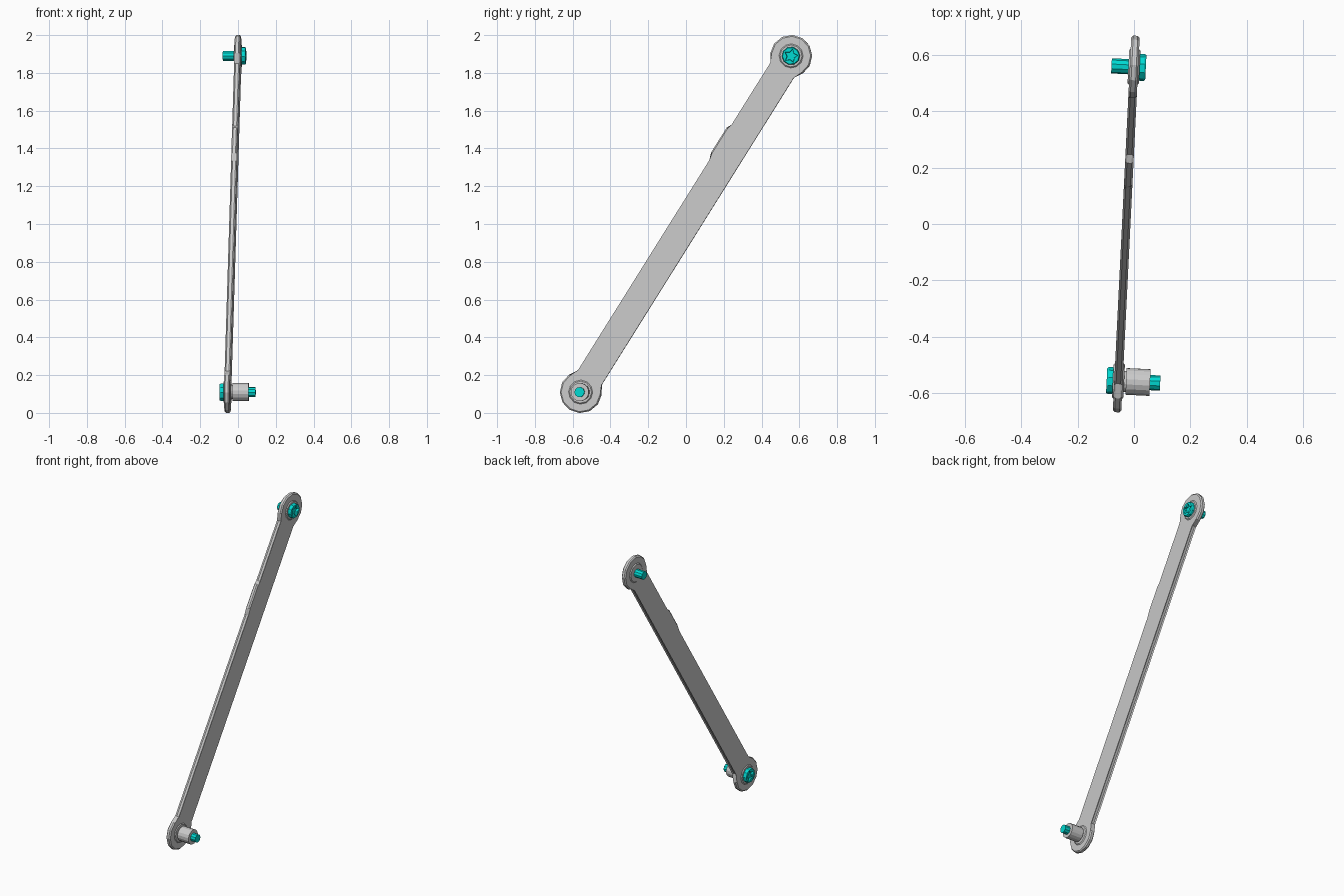
import bpy, bmesh
from math import sin, cos, pi, radians
from mathutils import Matrix, Vector

if "Cube" in bpy.data.objects:
    bpy.data.objects.remove(bpy.data.objects["Cube"])

# End-pivot centres and a local frame: n = through the plate, u = along it, v = across it
LOW = Vector((-0.055, -0.557, 0.11))
HIGH = Vector((0.0, 0.557, 1.89))
u = (HIGH - LOW).normalized()
n = Vector((u.y, -u.x, 0)).normalized()
v = n.cross(u)
LENGTH = (HIGH - LOW).length

cyan = bpy.data.materials.new("cyan")
cyan.diffuse_color = (0.0, 0.70, 0.65, 1)
cyan.use_nodes = True
cyan.node_tree.nodes["Principled BSDF"].inputs["Base Color"].default_value = cyan.diffuse_color


def finish(bm, name, origin, mat=None):
    bmesh.ops.recalc_face_normals(bm, faces=bm.faces)
    me = bpy.data.meshes.new(name)
    bm.to_mesh(me)
    bm.free()
    ob = bpy.data.objects.new(name, me)
    bpy.context.collection.objects.link(ob)
    ob.matrix_world = Matrix.Translation(origin) @ Matrix((n, u, v)).transposed().to_4x4()
    if mat:
        me.materials.append(mat)
    return ob


def loft(name, origin, rings, sides=10, flip=1, mat=None):
    """Rings are (height, radius) or (height, radius, alternate radius for a star)."""
    bm = bmesh.new()
    loops = []
    for r in rings:
        radii = (r[1], r[-1])
        loops.append([bm.verts.new((flip * r[0],
                                    radii[i % 2] * sin(2 * pi * i / sides),
                                    radii[i % 2] * cos(2 * pi * i / sides)))
                      for i in range(sides)])
    for a, b in zip(loops, loops[1:]):
        for i in range(sides):
            j = (i + 1) % sides
            bm.faces.new((a[i], a[j], b[j], b[i]))
    bm.faces.new(loops[0])
    bm.faces.new(loops[-1])
    return finish(bm, name, origin, mat)


# Flat arm: two rounded ends joined by a bar with a shallow bump on its upper edge
angles = [radians(37 + 28.6 * i) for i in range(11)]
R = 0.111
low_end = [(R * cos(a), R * sin(a)) for a in angles]
high_end = [(LENGTH - x, -y) for x, y in low_end]
bump = [(1.622, 0.067), (1.597, 0.088), (1.44, 0.088), (1.40, 0.067)]
outline = low_end + high_end + bump
bm = bmesh.new()
T = 0.015
layers = [[bm.verts.new((s, x, y)) for x, y in outline] for s in (-T, T)]
rims = [bm.faces.new(layer) for layer in layers]
for i in range(len(outline)):
    j = (i + 1) % len(outline)
    bm.faces.new((layers[0][i], layers[0][j], layers[1][j], layers[1][i]))
bmesh.ops.bevel(bm, geom=list({e for f in rims for e in f.edges}),
                offset=0.007, segments=1, affect='EDGES')
finish(bm, "arm", LOW)

# Raised bosses around both pivots
boss = [(-0.02, 0.058), (-0.015, 0.064), (0.015, 0.064), (0.02, 0.058)]
loft("lower_boss", LOW, boss, 12)
loft("upper_boss", HIGH, boss, 12)

# Spacer sleeve on the lower pivot
loft("spacer_sleeve", LOW, [(0.018, 0.038), (0.027, 0.038), (0.027, 0.048),
                            (0.112, 0.048), (0.112, 0.03)], 16)


# Bolts: shank, chamfered head and a star-shaped socket
def bolt(name, origin, reach, flip):
    loft(name, origin, [(-reach, 0.027), (0.018, 0.027), (0.018, 0.048), (0.036, 0.048),
                        (0.042, 0.044), (0.042, 0.038, 0.021), (0.028, 0.035, 0.019)],
         10, flip, cyan)


bolt("lower_bolt", LOW, 0.148, -1)
bolt("upper_bolt", HIGH, 0.080, 1)
